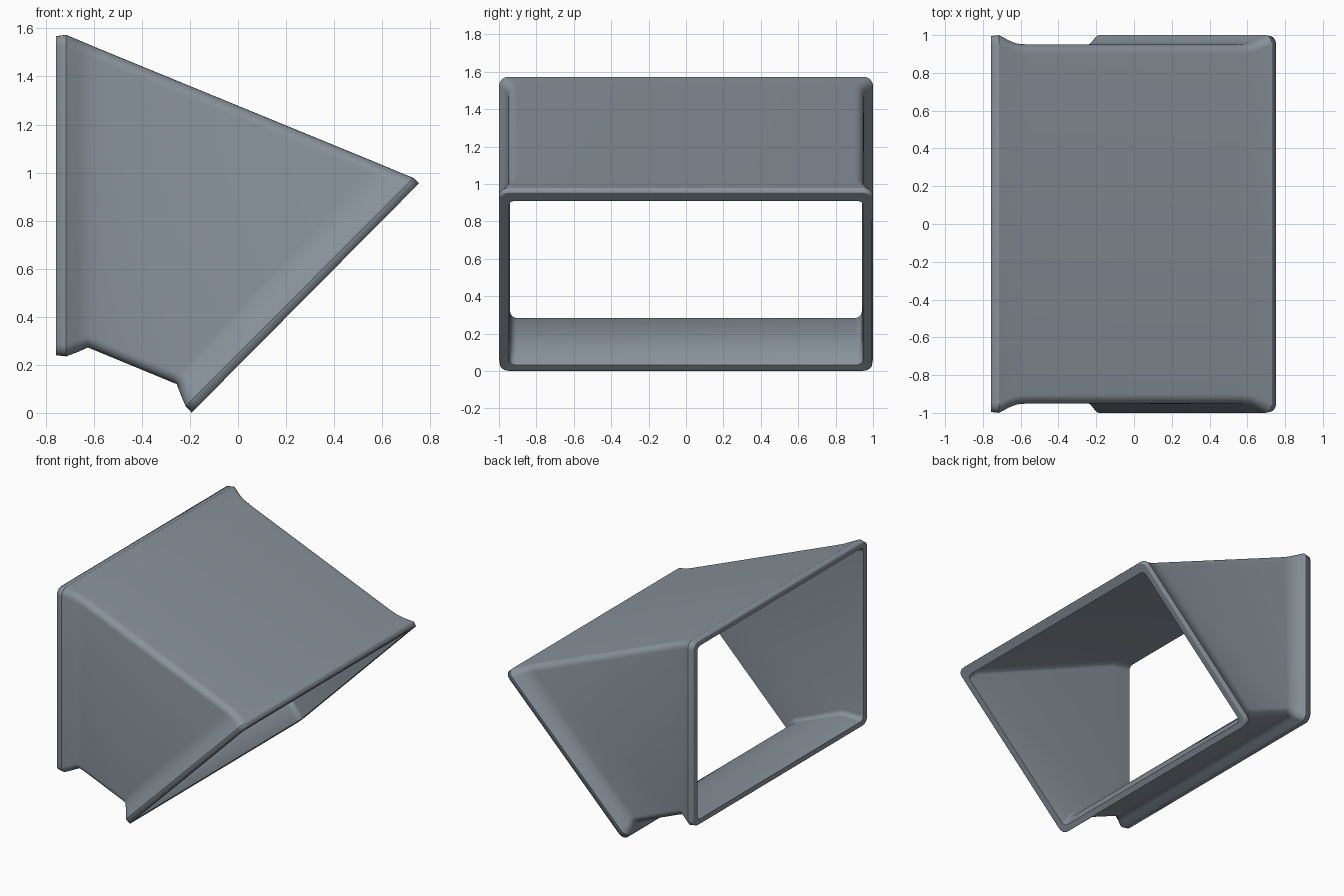
import bpy, bmesh, math
from mathutils import Vector

if "Cube" in bpy.data.objects:
    bpy.data.objects.remove(bpy.data.objects["Cube"])

SEG = 6  # segments per rounded corner


def ring(bm, bottom, top, half_y, r):
    """Rounded rectangle spanning bottom..top (x, z) and -half_y..half_y."""
    b = Vector((bottom[0], 0, bottom[1]))
    t = Vector((top[0], 0, top[1]))
    u = (t - b).normalized()
    h = (t - b).length / 2
    mid = (b + t) / 2
    verts = []
    for k, (sy, su) in enumerate([(1, 1), (-1, 1), (-1, -1), (1, -1)]):
        for i in range(SEG + 1):
            a = math.pi / 2 * (k + i / SEG)
            y = sy * (half_y - r) + r * math.cos(a)
            d = su * (h - r) + r * math.sin(a)
            verts.append(bm.verts.new(mid + u * d + Vector((0, y, 0))))
    return verts


# Cross-sections (bottom, top, half width, corner radius, sharp crease):
# outside from upright flange to slanted flange, then back inside
sections = [
    # upright flange rim and its cove
    ((-0.757, 0.240), (-0.757, 1.568), 0.995, 0.05, False),
    ((-0.715, 0.235), (-0.715, 1.573), 1.0, 0.05, True),
    ((-0.665, 0.254), (-0.665, 1.552), 0.973, 0.05, False),
    ((-0.625, 0.272), (-0.620, 1.533), 0.955, 0.05, False),
    # body
    ((-0.590, 0.258), (-0.560, 1.508), 0.950, 0.05, False),
    ((-0.280, 0.130), (0.580, 1.040), 0.950, 0.05, False),
    # slanted flange cove and rim
    ((-0.255, 0.120), (0.630, 1.019), 0.955, 0.05, False),
    ((-0.238, 0.075), (0.680, 0.998), 0.973, 0.05, False),
    ((-0.218, 0.028), (0.730, 0.978), 1.0, 0.05, True),
    ((-0.193, 0.001), (0.753, 0.955), 0.995, 0.05, False),
    ((-0.189, 0.005), (0.749, 0.951), 0.989, 0.048, False),
    # inner surface
    ((-0.165, 0.033), (0.708, 0.910), 0.947, 0.035, True),
    ((-0.225, 0.128), (0.640, 0.975), 0.940, 0.035, False),
    ((-0.600, 0.284), (-0.600, 1.500), 0.940, 0.035, False),
    ((-0.757, 0.276), (-0.757, 1.532), 0.952, 0.035, True),
    ((-0.757, 0.246), (-0.757, 1.562), 0.989, 0.048, False),
]

# Hollow angled duct
bm = bmesh.new()
rings = [ring(bm, *s[:4]) for s in sections]
for a, b in zip(rings, rings[1:] + rings[:1]):
    n = len(a)
    for i in range(n):
        j = (i + 1) % n
        bm.faces.new((a[i], a[j], b[j], b[i])).smooth = True
for verts, section in zip(rings, sections):
    if section[4]:
        for v, w in zip(verts, verts[1:] + verts[:1]):
            bm.edges.get((v, w)).smooth = False
bmesh.ops.recalc_face_normals(bm, faces=bm.faces)
mesh = bpy.data.meshes.new("angled_duct")
bm.to_mesh(mesh)
bm.free()
duct = bpy.data.objects.new("angled_duct", mesh)
bpy.context.collection.objects.link(duct)

# Slate grey finish
mat = bpy.data.materials.new("slate_grey")
mat.diffuse_color = (0.25, 0.29, 0.33, 1)
mat.use_nodes = True
mat.node_tree.nodes["Principled BSDF"].inputs["Base Color"].default_value = mat.diffuse_color
mesh.materials.append(mat)
